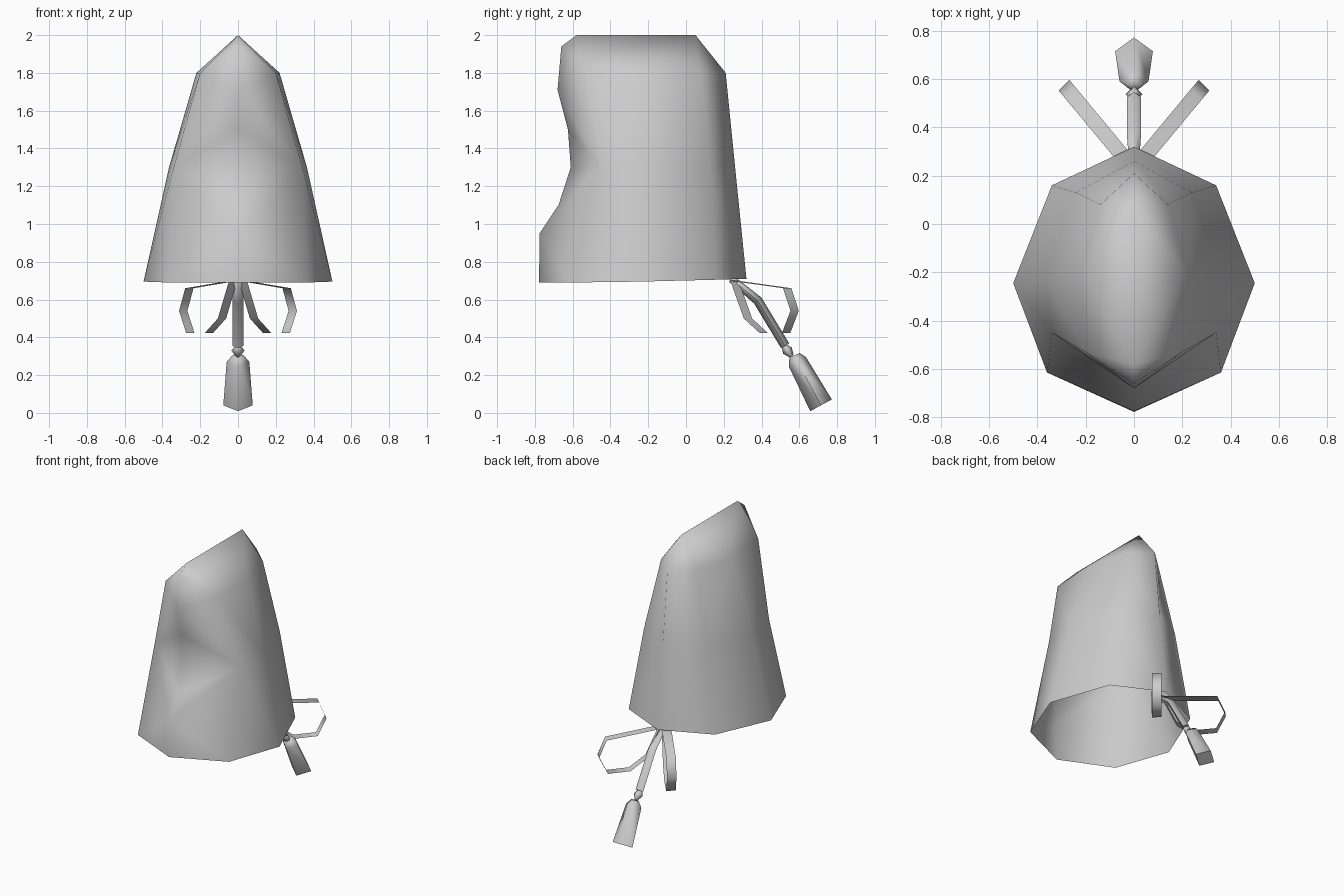
import bpy
import bmesh
from mathutils import Vector

if "Cube" in bpy.data.objects:
    bpy.data.objects.remove(bpy.data.objects["Cube"], do_unlink=True)

grey = bpy.data.materials.new("plain_grey")
grey.use_nodes = True
grey.diffuse_color = (0.6, 0.6, 0.6, 1)
grey.node_tree.nodes["Principled BSDF"].inputs["Base Color"].default_value = grey.diffuse_color


def make_object(name, bm, smooth=True):
    bmesh.ops.remove_doubles(bm, verts=bm.verts, dist=0.0005)
    bmesh.ops.recalc_face_normals(bm, faces=bm.faces)
    mesh = bpy.data.meshes.new(name)
    bm.to_mesh(mesh)
    bm.free()
    mesh.materials.append(grey)
    for poly in mesh.polygons:
        poly.use_smooth = smooth
    obj = bpy.data.objects.new(name, mesh)
    bpy.context.collection.objects.link(obj)
    return obj


def add_faces(bm, faces):
    for face in faces:
        bm.faces.new([bm.verts.new(p) for p in face])


# Hood: half profiles from the back seam round to the front corner, mirrored
low = [(0, .32, .71), (.34, .16, .705), (.5, -.245, .695), (.36, -.615, .69)]
mid = [(0, .26, 1.3), (.24, .13, 1.3), (.365, -.22, 1.3), (.34, -.45, 1.3)]
high = [(0, .21, 1.8), (.14, .08, 1.8), (.22, -.2, 1.8), (.2, -.53, 1.8)]
seam = [(0, y, z) for y, z in ((-.778, .69), (-.775, .95), (-.675, 1.1), (-.61, 1.3),
                               (-.625, 1.5), (-.68, 1.71), (-.66, 1.94), (-.58, 2))]
ridge = (0, .05, 2)

half = []
for lower, upper in ((low, mid), (mid, high)):
    for i in range(3):
        half.append((lower[i], lower[i + 1], upper[i + 1], upper[i]))
corner, cheek, brow = low[3], mid[3], high[3]
half += [(corner, seam[0], seam[1]), (corner, seam[1], cheek)]
half += [(cheek, seam[i], seam[i + 1]) for i in range(1, 5)]
half += [(cheek, seam[5], brow), (brow, seam[5], seam[6]), (brow, seam[6], seam[7])]
half += [(brow, seam[7], high[2]), (high[2], seam[7], ridge)]
half += [(high[2], ridge, high[1]), (high[1], ridge, high[0])]
bm = bmesh.new()
add_faces(bm, half)
add_faces(bm, [[(-x, y, z) for x, y, z in face] for face in half])
make_object("hood", bm)


def diamond_tube(name, rings):
    """Four-sided tube in the x = 0 plane; ring = y, z, half width, half depth."""
    bm = bmesh.new()
    centres = [Vector((0, y, z)) for y, z, w, d in rings]
    loops = []
    for i, (y, z, w, d) in enumerate(rings):
        along = centres[min(i + 1, len(rings) - 1)] - centres[max(i - 1, 0)]
        side = Vector((1, 0, 0))
        up = side.cross(along.normalized())
        loops.append([bm.verts.new(centres[i] + o) for o in
                      (side * w, up * d, -side * w, -up * d)])
    for a, b in zip(loops, loops[1:]):
        for k in range(4):
            n = (k + 1) % 4
            bm.faces.new((a[k], a[n], b[n], b[k]))
    bm.faces.new(loops[0])
    bm.faces.new(loops[-1])
    obj = make_object(name, bm)
    bpy.ops.object.select_all(action='DESELECT')
    bpy.context.view_layer.objects.active = obj
    obj.select_set(True)
    bpy.ops.object.shade_smooth_by_angle(angle=1.6)
    obj.data.polygons[len(obj.data.polygons) - 1].use_smooth = False
    return obj


# Hanging cord, knot and tassel
diamond_tube("cord", [(.24, .71, .02, .02), (.38, .595, .03, .025), (.525, .355, .03, .025)])
diamond_tube("knot", [(.515, .36, .012, .012), (.537, .33, .035, .028), (.56, .3, .012, .012)])
diamond_tube("tassel", [(.575, .305, .03, .03), (.59, .27, .06, .052), (.715, .04, .078, .065)])

# Bow loops: flat ribbons bent in a slanted vertical plane
path = [(0, .7), (.88, .66), (1, .54), (.86, .422), (.5, .422), (.24, .5), (.02, .7)]
for side, name in ((1, "left_bow_loop"), (-1, "right_bow_loop")):
    bm = bmesh.new()
    edge = Vector((.022 * side, -.022, 0))
    points = [Vector((side * (.02 + .27 * t), .25 + .325 * t, z)) for t, z in path]
    add_faces(bm, [(a - edge, a + edge, b + edge, b - edge)
                   for a, b in zip(points, points[1:])])
    make_object(name, bm)
